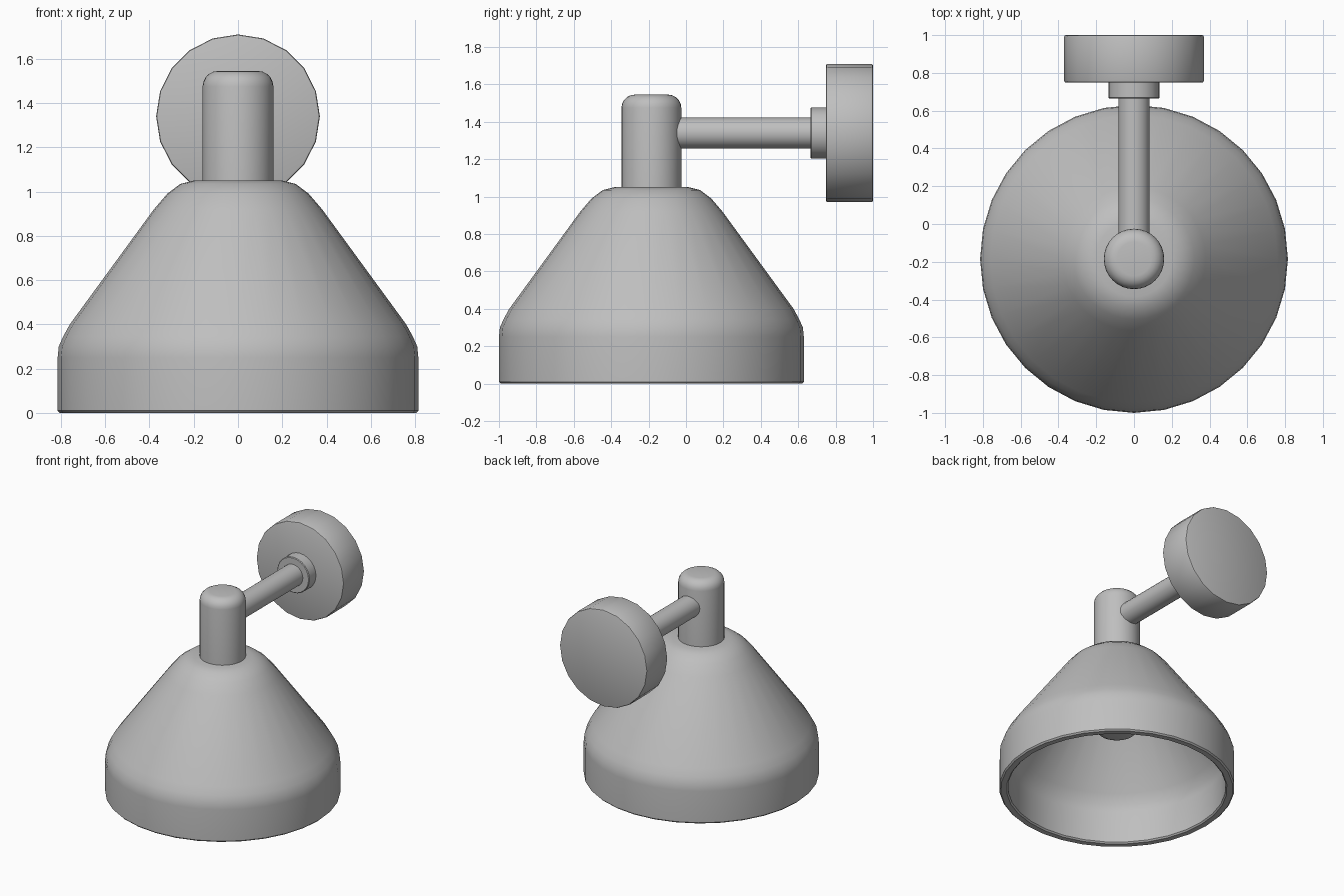
import bpy
import math
from mathutils import Matrix, Vector

cube = bpy.data.objects.get("Cube")
if cube:
    bpy.data.objects.remove(cube, do_unlink=True)

# One painted metal finish
metal = bpy.data.materials.new("grey_metal")
metal.use_nodes = True
metal.diffuse_color = (0.52, 0.52, 0.52, 1)
metal.node_tree.nodes["Principled BSDF"].inputs["Base Color"].default_value = metal.diffuse_color

UPRIGHT = Matrix.Identity(4)
TO_WALL = Matrix.Rotation(-math.pi / 2, 4, "X")  # turns the lathe axis toward +y


def lathe(name, profile, sides, location, turn=UPRIGHT):
    """Revolve (radius, height) points; radius 0 closes the end with a pole."""
    verts, faces, rings = [], [], []
    for r, h in profile:
        start = len(verts)
        count = 1 if r == 0 else sides
        for i in range(count):
            a = math.tau * i / sides
            verts.append(turn @ Vector((r * math.sin(a), -r * math.cos(a), h)))
        rings.append([start + i % count for i in range(sides)])
    for low, high in zip(rings, rings[1:]):
        for i in range(sides):
            j = (i + 1) % sides
            corners = dict.fromkeys((low[i], low[j], high[j], high[i]))
            faces.append(list(corners))
    mesh = bpy.data.meshes.new(name)
    mesh.from_pydata(verts, [], faces)
    mesh.materials.append(metal)
    obj = bpy.data.objects.new(name, mesh)
    obj.location = location
    bpy.context.collection.objects.link(obj)
    bpy.ops.object.select_all(action="DESELECT")
    obj.select_set(True)
    bpy.context.view_layer.objects.active = obj
    bpy.ops.object.shade_smooth_by_angle(angle=math.radians(40))
    return obj


def rod(radius, start, end, bevel, steps):
    """Profile of a closed cylinder with rounded ends."""
    arc = [(radius - bevel + bevel * math.sin(t), bevel - bevel * math.cos(t))
           for t in (math.pi / 2 * k / steps for k in range(steps + 1))]
    return ([(0, start)] + [(r, start + h) for r, h in arc]
            + [(r, end - h) for r, h in reversed(arc)] + [(0, end)])


LAMP_Y = -0.185
ARM_Z = 1.34

# Hollow bell shade: outer skin from crown to rim, then inner skin back up
outer = [(0, 1.05), (0.2, 1.05), (0.26, 1.035), (0.32, 0.99), (0.38, 0.92),
         (0.76, 0.4), (0.79, 0.345), (0.81, 0.3), (0.815, 0.25), (0.815, 0.01), (0.805, 0)]
inner = [(0.765, 0), (0.755, 0.01), (0.755, 0.25), (0.745, 0.3), (0.71, 0.37),
         (0.34, 0.88), (0.28, 0.95), (0.2, 0.99), (0, 0.99)]
lathe("lamp_shade", list(reversed(outer + inner)), 32, (0, LAMP_Y, 0))

# Socket post runs through the crown down into the shade
lathe("socket_post", rod(0.16, 0.45, 1.545, 0.07, 5), 32, (0, LAMP_Y, 0))

# Arm, collar and wall plate share one axis toward the wall
lathe("arm", rod(0.083, LAMP_Y, 0.7, 0.004, 1), 24, (0, 0, ARM_Z), TO_WALL)
lathe("arm_collar", rod(0.136, 0.665, 0.77, 0.005, 1), 24, (0, 0, ARM_Z), TO_WALL)
lathe("wall_plate", rod(0.37, 0.748, 1.0, 0.01, 2), 20, (0, 0, ARM_Z), TO_WALL)
